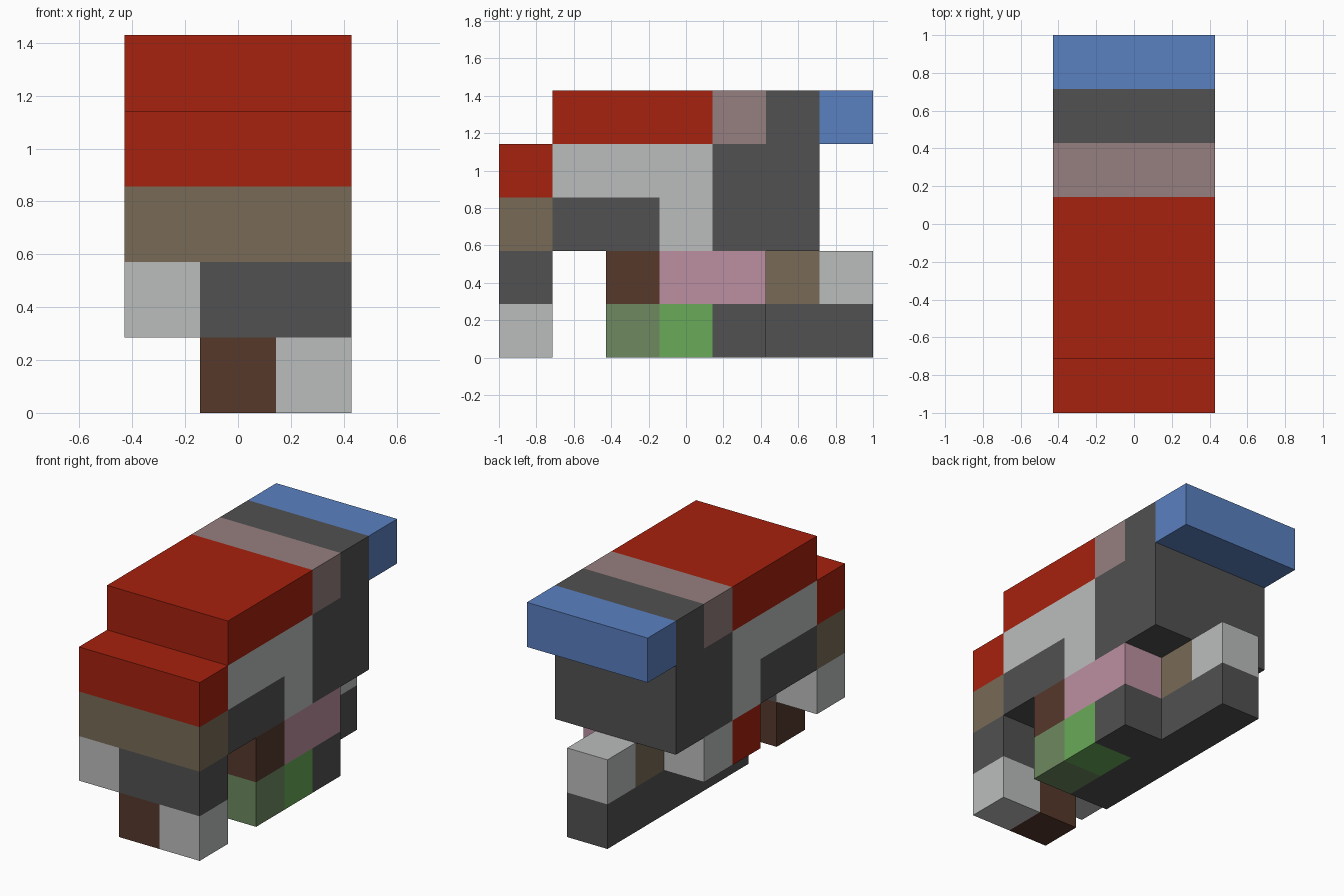
import bpy
import bmesh
from mathutils import Vector

cube = bpy.data.objects.get("Cube")
if cube:
    bpy.data.objects.remove(cube, do_unlink=True)

U = 2 / 7                          # edge of one block
ORIGIN = Vector((-1.5, -3.5, 0))   # grid corner, in blocks


def linear(c):
    c /= 255
    return c / 12.92 if c <= 0.04045 else ((c + 0.055) / 1.055) ** 2.4


def material(name, *rgb):
    mat = bpy.data.materials.new(name)
    color = [linear(c) for c in rgb] + [1]
    mat.use_nodes = True
    mat.diffuse_color = color
    bsdf = mat.node_tree.nodes["Principled BSDF"]
    bsdf.inputs["Base Color"].default_value = color
    bsdf.inputs["Roughness"].default_value = 0.9
    return mat


red = material("red", 166, 33, 14)
dark = material("dark grey", 81, 81, 81)
light = material("light grey", 187, 189, 188)
khaki = material("khaki", 120, 107, 87)
brown = material("brown", 86, 56, 43)
pink = material("pink", 188, 144, 161)
green = material("green", 104, 170, 88)
moss = material("moss green", 109, 137, 96)
mauve = material("mauve", 150, 126, 126)
blue = material("blue", 90, 128, 192)


def block(name, mat, start, size):
    """Box measured in grid blocks: first cell and number of cells."""
    bm = bmesh.new()
    bmesh.ops.create_cube(bm, size=1)
    centre = Vector(start) + Vector(size) / 2 + ORIGIN
    for v in bm.verts:
        v.co = Vector(a * s for a, s in zip(v.co, size)) * U
    mesh = bpy.data.meshes.new(name)
    bm.to_mesh(mesh)
    bm.free()
    mesh.materials.append(mat)
    obj = bpy.data.objects.new(name, mesh)
    obj.location = centre * U
    bpy.context.collection.objects.link(obj)


# Top slab with overhanging tail
block("top_slab", red, (0, 1, 4), (3, 3, 1))
block("top_band", mauve, (0, 4, 4), (3, 1, 1))
block("top_rear", dark, (0, 5, 4), (3, 1, 1))
block("tail", blue, (0, 6, 4), (3, 1, 1))

# Body
block("body_rear", dark, (0, 4, 2), (3, 2, 2))
block("body_upper", light, (0, 1, 3), (3, 3, 1))
block("body_middle", light, (0, 3, 2), (3, 1, 1))
block("body_lower", dark, (0, 1, 2), (3, 2, 1))

# Head and front leg
block("head_top", red, (0, 0, 3), (3, 1, 1))
block("head_band", khaki, (0, 0, 2), (3, 1, 1))
block("head_lower", dark, (1, 0, 1), (2, 1, 1))
block("head_lower_right", light, (0, 0, 1), (1, 1, 1))
block("front_foot_left", light, (2, 0, 0), (1, 1, 1))
block("front_foot_middle", brown, (1, 0, 0), (1, 1, 1))

# Lower frame, left side
block("frame_front", brown, (2, 2, 1), (1, 1, 1))
block("frame_side", pink, (2, 3, 1), (1, 2, 1))
block("base_front", moss, (2, 2, 0), (1, 1, 1))
block("base_middle", green, (2, 3, 0), (1, 1, 1))
block("base_side", dark, (2, 4, 0), (1, 1, 1))

# Lower frame, centre and right side
block("frame_core", dark, (1, 2, 1), (1, 3, 1))
block("base_rail", dark, (1, 2, 0), (1, 5, 1))
block("frame_rear", khaki, (1, 5, 1), (1, 1, 1))
block("rear_cap", light, (1, 6, 1), (1, 1, 1))
block("right_block_rear", light, (0, 4, 1), (1, 1, 1))
block("right_block_front", red, (0, 3, 1), (1, 1, 1))
